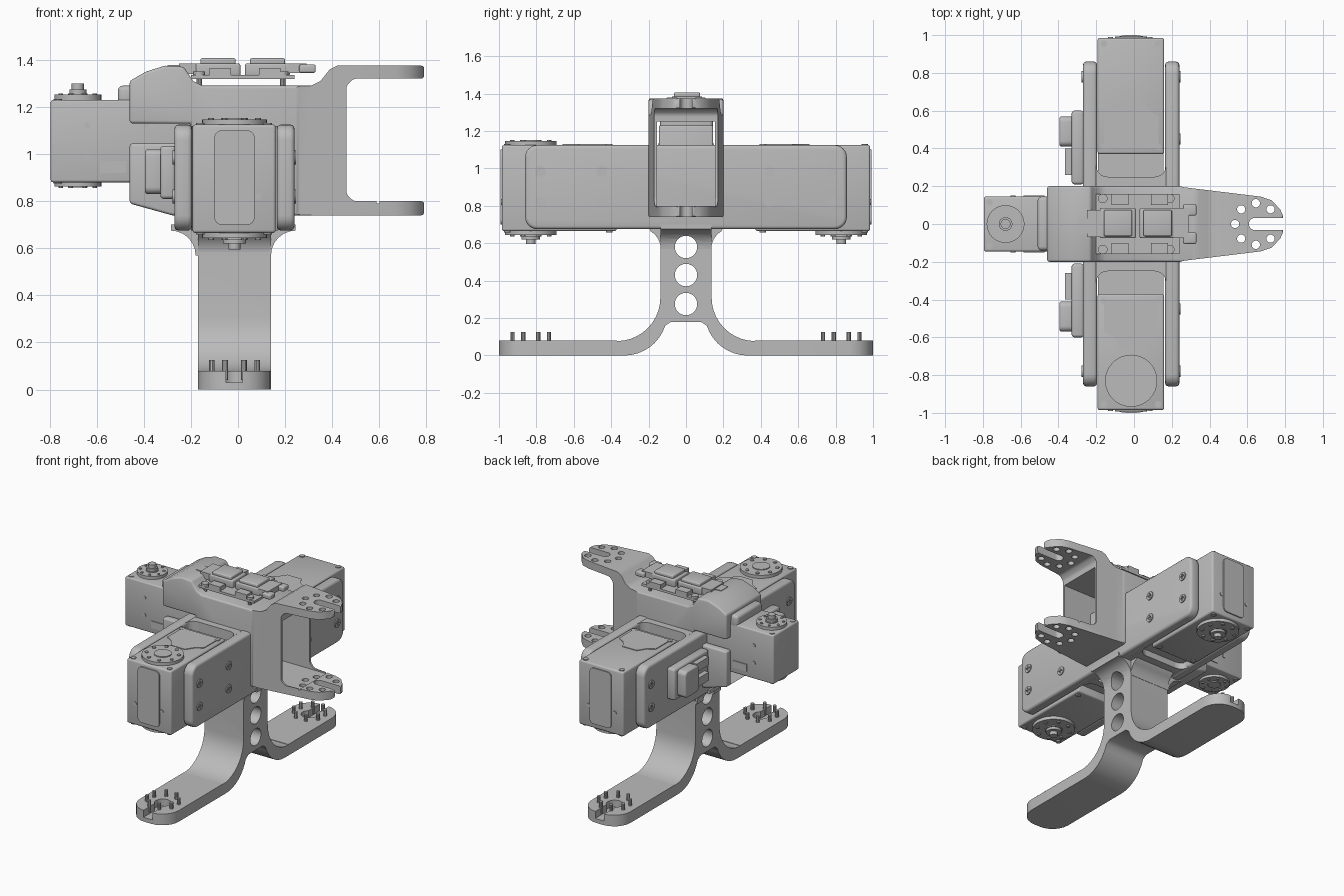
import bpy, bmesh
from math import sin, cos, pi
from mathutils import Vector

if "Cube" in bpy.data.objects:
    bpy.data.objects.remove(bpy.data.objects["Cube"])

grey = bpy.data.materials.new("plain grey")
grey.use_nodes = True
grey.diffuse_color = (0.5, 0.5, 0.5, 1)
grey.node_tree.nodes["Principled BSDF"].inputs["Base Color"].default_value = (0.5, 0.5, 0.5, 1)
CX = -0.015   # centre line of the legs and large motors


def place(axis, a, b, h):
    return {"x": Vector((h, a, b)), "y": Vector((a, h, b)), "z": Vector((a, b, h))}[axis]


def apply(ob, kind, **settings):
    m = ob.modifiers.new("step", kind)
    for key, value in settings.items():
        setattr(m, key, value)
    bpy.context.view_layer.objects.active = ob
    bpy.ops.object.modifier_apply(modifier=m.name)


def smooth(ob):
    bpy.ops.object.select_all(action="DESELECT")
    ob.select_set(True)
    bpy.context.view_layer.objects.active = ob
    bpy.ops.object.shade_smooth_by_angle(angle=0.6)


def prism(name, axis, pts, lo, hi, bevel=0):
    """Extrude a 2D outline along an axis."""
    bm = bmesh.new()
    rings = [[bm.verts.new(place(axis, a, b, h)) for a, b in pts] for h in (lo, hi)]
    n = len(pts)
    for ring in rings:
        bm.faces.new(ring)
    for i in range(n):
        j = (i + 1) % n
        bm.faces.new((rings[0][i], rings[0][j], rings[1][j], rings[1][i]))
    bmesh.ops.recalc_face_normals(bm, faces=bm.faces)
    me = bpy.data.meshes.new(name)
    bm.to_mesh(me)
    bm.free()
    me.materials.append(grey)
    ob = bpy.data.objects.new(name, me)
    bpy.context.collection.objects.link(ob)
    if bevel:
        apply(ob, "BEVEL", width=bevel, segments=3, limit_method="ANGLE", angle_limit=0.6)
    smooth(ob)
    return ob


def arc(a, b, r, start, end, n=8):
    return [(a + r * cos(start + (end - start) * i / n), b + r * sin(start + (end - start) * i / n))
            for i in range(n + 1)]


def rounded(a0, a1, b0, b1, r):
    pts = []
    for k, (a, b) in enumerate(((a1 - r, b1 - r), (a0 + r, b1 - r), (a0 + r, b0 + r), (a1 - r, b0 + r))):
        pts += arc(a, b, r, k * pi / 2, (k + 1) * pi / 2, 6)
    return pts


def box(name, x0, x1, y0, y1, z0, z1, bevel=0):
    return prism(name, "z", [(x0, y0), (x1, y0), (x1, y1), (x0, y1)], z0, z1, bevel)


def rod(name, axis, a, b, r, lo, hi, n=24):
    return prism(name, axis, arc(a, b, r, 0, 2 * pi * (n - 1) / n, n - 1), lo, hi)


def combine(ob, other, operation="DIFFERENCE"):
    apply(ob, "BOOLEAN", operation=operation, object=other, solver="EXACT")
    bpy.data.objects.remove(other)
    smooth(ob)


def circle_points(a, b, r, n):
    return arc(a, b, r, pi / n, pi / n + 2 * pi * (n - 1) / n, n - 1)


# Leg stand: arched profile, rounded feet, lightening holes
half = [(0.08, 0.18)] + arc(0.33, 0.23, 0.23, pi * 1.1, pi * 1.5) + [(1, 0), (1, 0.08), (0.37, 0.08)]
half += arc(0.37, 0.31, 0.233, pi * 1.5, pi, 10) + [(0.135, 0.56)]
half += arc(0.245, 0.57, 0.11, pi, pi / 2, 6)[:5] + [(0.2, 0.69)]
stand = prism("leg_stand", "x", half + [(-a, b) for a, b in reversed(half)], -0.17, 0.14)
combine(stand, prism("foot_outline", "z", rounded(-0.17, 0.14, -1, 1, 0.13), -0.1, 1), "INTERSECT")
side = arc(0.245, 0.57, 0.105, pi, pi / 2, 6) + [(0.245, 0.7)]
flare = [(a, b) for a, b in side] + [(2 * CX - a - 0.01, b) for a, b in reversed(side)]
combine(stand, prism("leg_flare", "y", flare, -0.137, 0.137), "UNION")
for z in (0.275, 0.43, 0.58):
    combine(stand, rod("hole", "x", 0, z, 0.06, -0.5, 0.5))
for s in (-1, 1):
    y = s * 0.83
    combine(stand, box("slot", CX - 0.035, CX + 0.035, min(y, s * 1.1), max(y, s * 1.1), 0.03, 0.2))
    combine(stand, rod("pocket", "z", CX, y, 0.055, 0.03, 0.2))
    for px, py in circle_points(CX, y, 0.105, 8):
        if (py - y) * s < 0.09 or abs(px - CX) > 0.03:
            rod("foot_peg", "z", px, py, 0.012, 0.04, 0.125, 10)

# Motor carrier: two long side plates joined by a centre block
for name, x0, x1 in (("left_plate", 0.165, 0.24), ("right_plate", -0.27, -0.195)):
    prism(name, "x", rounded(-0.86, 0.86, 0.675, 1.125, 0.065), x0, x1, 0.018)
box("carrier_block", -0.2, 0.17, -0.25, 0.25, 0.675, 1.12)
for s in (-1, 1):
    for sx, x in ((-1, -0.2), (1, 0.17)):
        corner = [(x, s * 0.25), (x - sx * 0.06, s * 0.25)]
        start = 0 if sx > 0 else pi
        corner += arc(x - sx * 0.06, s * 0.31, 0.06, -s * pi / 2, -s * pi / 2 + s * sx * pi / 2, 5)
        prism("corner_fillet", "z", corner, 0.675, 1.12)
    for y in (0.45, 0.78):
        for z in (0.82, 0.985):
            for x0, x1 in ((0.235, 0.247), (-0.277, -0.265)):
                screw = rod("plate_screw", "x", s * y, z, 0.03, x0, x1, 16)
                for w, h in ((0.018, 0.004), (0.004, 0.018)):
                    out = max(x0, x1) if x0 > 0 else min(x0, x1)
                    combine(screw, box("cross", out - 0.006, out + 0.006, s * y - w, s * y + w, z - h, z + h))


# Output discs
def horn(x, y, r, z, up, peg=True):
    def disc(name, radius, a, b):
        return rod(name, "z", x, y, radius, min(z + up * a, z + up * b), max(z + up * a, z + up * b), 32)
    disc("motor_disc", r, -0.01, 0.022)
    disc("disc_hub", r * 0.42, 0.02, 0.028)
    for px, py in circle_points(x, y, r * 0.78, 8):
        rod("disc_screw", "z", px, py, r * 0.09, z + up * 0.025 - 0.005, z + up * 0.025 + 0.003, 10)
    if peg:
        disc("disc_collar", r * 0.36, 0.02, 0.045)
        disc("disc_peg", 0.026, 0.04, 0.07)


# Two large motors in the carrier
for s in (-1, 1):
    def span(a, b):
        return sorted((s * a, s * b))
    body = box("large_motor", -0.193, 0.16, *span(0.37, 0.985), 0.665, 1.125, 0.012)
    box("motor_tail", -0.19, 0.155, *span(0.24, 0.38), 0.72, 1.05)
    outline = [(-0.16, s * 0.4), (-0.16, s * 0.57), (-0.11, s * 0.6), (-0.07, s * 0.66),
               (0.04, s * 0.66), (0.08, s * 0.6), (0.13, s * 0.57), (0.13, s * 0.4)]
    prism("motor_cover", "z", outline, 1.12, 1.13)
    for x in (-0.16, 0.127):
        for y in (0.41, 0.955):
            rod("motor_screw", "z", x, s * y, 0.018, 1.12, 1.131, 12)
            rod("motor_screw_low", "z", x, s * y, 0.018, 0.658, 0.67, 12)
    for x in (-0.125, 0.085):
        rod("end_screw", "y", x, 0.82, 0.013, *span(0.98, 0.99), 12)
    prism("motor_end_cap", "y", rounded(-0.1, 0.07, 0.7, 1.1, 0.03), *span(0.98, 0.993))
    horn(CX, s * 0.83, 0.138, 0.665, -1)
horn(CX, -0.83, 0.138, 1.125, 1, False)

# Central fork frame: side silhouette trimmed by a tapered plan, hollow inside
profile = [(-0.46, 1.13), (-0.46, 1.31), (-0.39, 1.35), (-0.31, 1.375), (-0.23, 1.37), (-0.19, 1.31),
           (-0.15, 1.29), (0.31, 1.29), (0.35, 1.31), (0.39, 1.36), (0.42, 1.375), (0.79, 1.375),
           (0.79, 1.32), (0.49, 1.32), (0.46, 1.29), (0.46, 0.83), (0.49, 0.8), (0.79, 0.8),
           (0.79, 0.74), (-0.28, 0.74), (-0.46, 0.79), (-0.46, 1.045), (-0.2, 1.045), (-0.2, 1.13)]
frame = prism("fork_frame", "y", profile, -0.2, 0.2, 0.012)
edge = [(-0.5, 0.21), (0.22, 0.21), (0.26, 0.195), (0.67, 0.145), (0.73, 0.125), (0.775, 0.075), (0.79, 0.04)]
plan = edge + [(a, -b) for a, b in reversed(edge)]
combine(frame, prism("frame_plan", "z", plan, 0.6, 1.5), "INTERSECT")
combine(frame, box("cavity", -0.6, 0.6, -0.155, 0.155, 0.79, 1.25))
combine(frame, box("fork_slot", 0.64, 0.9, -0.032, 0.032, 0.6, 1.5))
combine(frame, rod("slot_end", "z", 0.64, 0, 0.032, 0.6, 1.5))
for k in range(1, 8):
    t = k * pi / 4
    combine(frame, rod("fork_hole", "z", 0.645 + 0.11 * cos(t), 0.11 * sin(t), 0.022, 0.6, 1.5, 14))
for y in (-0.08, 0.08):
    box("inner_socket", 0.16, 0.185, y - 0.028, y + 0.028, 1.03, 1.06)

# Small side motor
box("side_motor", -0.795, -0.2, -0.145, 0.145, 0.88, 1.23, 0.01)
box("side_motor_cap", -0.51, -0.44, -0.14, 0.145, 1.2, 1.29, 0.02)
horn(-0.68, 0, 0.1, 1.23, 1)
horn(-0.68, 0, 0.1, 0.885, -1, False)
for s in (-1, 1):
    y0, y1 = sorted((s * 0.14, s * 0.15))
    box("motor_label", -0.585, -0.475, y0, y1, 0.92, 0.97)
    for x, z in ((-0.64, 1.12), (-0.64, 0.995), (-0.39, 1.12)):
        rod("side_screw", "y", x, z, 0.013, y0, y1, 12)
    for z in (0.879, 1.228):
        rod("corner_screw", "z", -0.765, s * 0.115, 0.018, z - 0.004, z + 0.006, 12)

# Circuit modules on the carrier side
for s in (-1, 1):
    y0, y1 = sorted((s * 0.21, s * 0.6))
    box("module_plate", -0.33, -0.265, y0, y1, 0.81, 1.035, 0.015)
    y0, y1 = sorted((s * 0.41, s * 0.57))
    prism("module_housing", "x", rounded(y0, y1, 0.83, 1.02, 0.03), -0.395, -0.32, 0.012)
    for z in (0.87, 0.98):
        box("module_plug", -0.365, -0.32, *sorted((s * 0.26, s * 0.4)), z - 0.03, z + 0.03)

# Circuit board on the roof
box("roof_board", -0.2, 0.24, -0.16, 0.16, 1.318, 1.335)
for x in (-0.165, 0.19):
    for y in (-0.135, 0.135):
        rod("board_post", "z", x, y, 0.012, 1.28, 1.35, 10)
        rod("board_screw", "z", x, y, 0.025, 1.335, 1.35, 14)
for x0, x1 in ((-0.18, 0.01), (0.03, 0.22)):
    box("connector_body", x0, x1, -0.075, 0.085, 1.33, 1.385, 0.008)
    box("connector_lid", x0 + 0.02, x1 - 0.02, -0.065, 0.075, 1.38, 1.407, 0.008)
    for s in (-1, 1):
        box("pin_header", x0 + 0.06, x1 - 0.04, *sorted((s * 0.1, s * 0.16)), 1.33, 1.365)
box("rear_plug", -0.25, -0.17, -0.07, 0.075, 1.34, 1.385)
box("rear_lead", -0.3, -0.24, -0.05, 0.03, 1.36, 1.378)
box("front_plug", 0.21, 0.29, -0.075, 0.085, 1.345, 1.385)
for y in (-0.075, 0.075):
    box("front_lead", 0.26, 0.33, y - 0.03, y + 0.03, 1.345, 1.38, 0.008)
